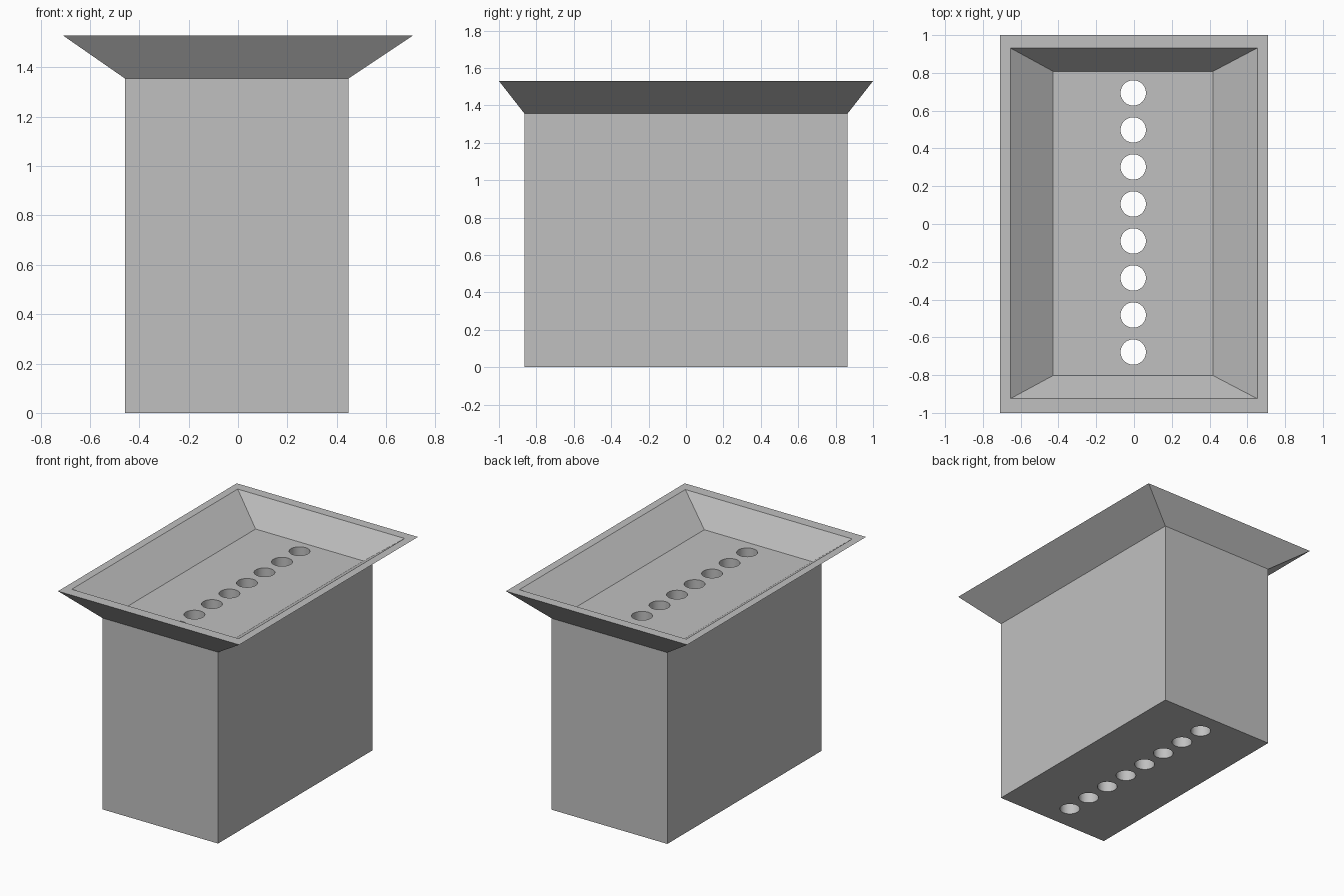
import bpy, bmesh, math
from mathutils import Matrix

if "Cube" in bpy.data.objects:
    bpy.data.objects.remove(bpy.data.objects["Cube"], do_unlink=True)

grey = bpy.data.materials.new("plain grey")
grey.use_nodes = True
grey.diffuse_color = (0.53, 0.53, 0.53, 1)
grey.node_tree.nodes["Principled BSDF"].inputs["Base Color"].default_value = (0.53, 0.53, 0.53, 1)


def make_object(name, bm):
    bmesh.ops.recalc_face_normals(bm, faces=bm.faces[:])
    mesh = bpy.data.meshes.new(name)
    bm.to_mesh(mesh)
    bm.free()
    mesh.materials.append(grey)
    obj = bpy.data.objects.new(name, mesh)
    bpy.context.collection.objects.link(obj)
    return obj


def rectangle(bm, x0, x1, y0, y1, z):
    return [bm.verts.new(p) for p in ((x0, y0, z), (x1, y0, z), (x1, y1, z), (x0, y1, z))]


# Block with a flared tray: rectangles from the base, over the rim, to the tray floor
NECK, RIM = 1.355, 1.53
bm = bmesh.new()
loops = [rectangle(bm, *r) for r in (
    (-0.458, 0.448, -0.863, 0.863, 0),
    (-0.458, 0.448, -0.863, 0.863, NECK),
    (-0.71, 0.71, -1, 1, RIM),
    (-0.655, 0.653, -0.925, 0.932, RIM),
    (-0.428, 0.418, -0.802, 0.808, NECK),
)]
for low, high in zip(loops, loops[1:]):
    for i in range(4):
        j = (i + 1) % 4
        bm.faces.new((low[i], low[j], high[j], high[i]))
bm.faces.new(loops[0])
bm.faces.new(loops[-1])
body = make_object("flared_tray_block", bm)

# Row of round holes running right through the block
bm = bmesh.new()
for i in range(8):
    bmesh.ops.create_cone(bm, cap_ends=True, segments=48, radius1=0.067, radius2=0.067, depth=2,
                          matrix=Matrix.Translation((-0.004, -0.678 + 0.196 * i, NECK / 2)))
cutter = make_object("hole_cutter", bm)
cutter.hide_render = True

cut = body.modifiers.new("holes", 'BOOLEAN')
cut.operation = 'DIFFERENCE'
cut.solver = 'EXACT'
cut.object = cutter
bpy.ops.object.select_all(action='DESELECT')
body.select_set(True)
bpy.context.view_layer.objects.active = body
bpy.ops.object.modifier_apply(modifier=cut.name)
bpy.data.objects.remove(cutter, do_unlink=True)
bpy.ops.object.shade_smooth_by_angle(angle=math.radians(25))
